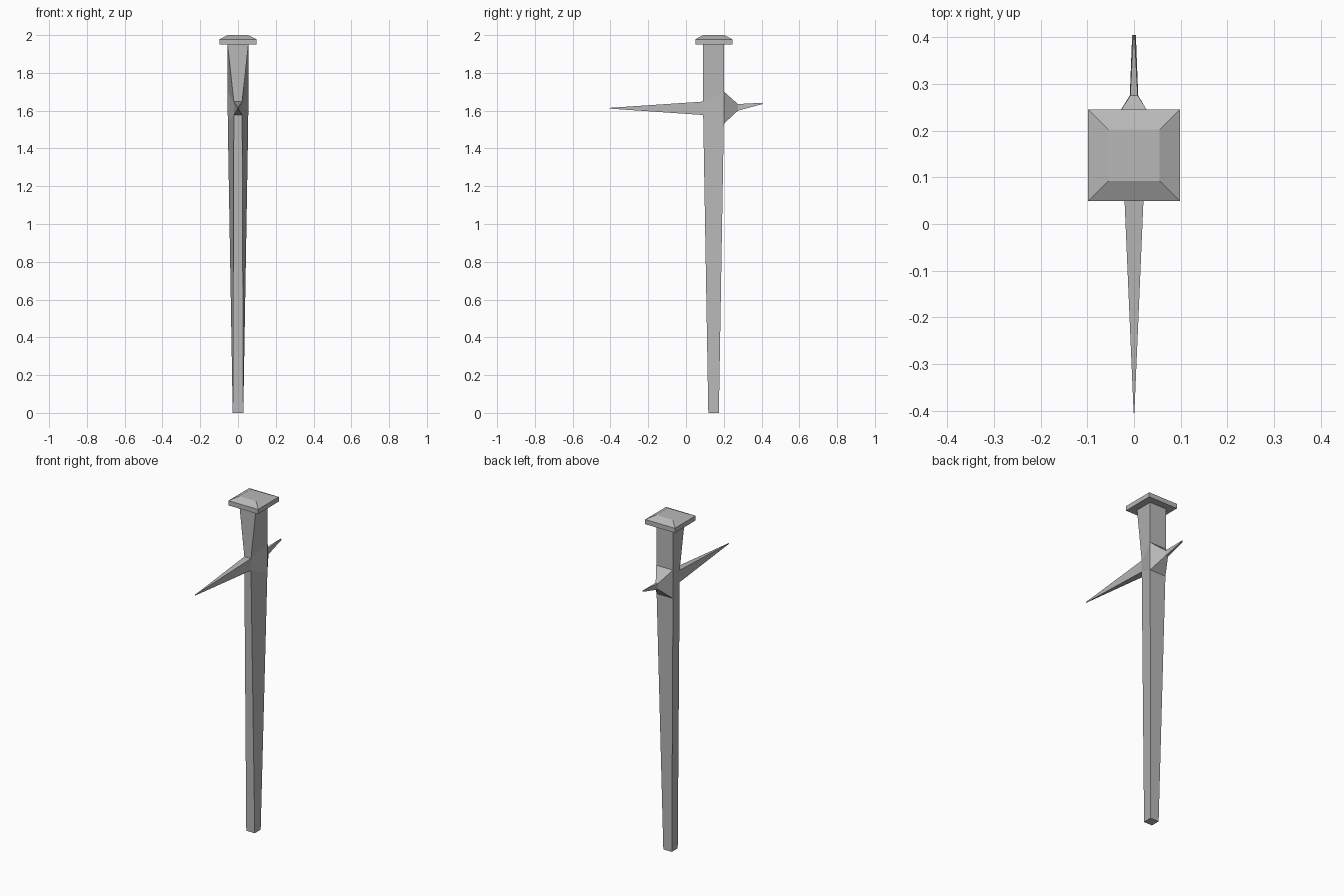
import bpy, bmesh

if "Cube" in bpy.data.objects:
    bpy.data.objects.remove(bpy.data.objects["Cube"])

CY = 0.147  # shaft axis in y

# Dark iron grey
iron = bpy.data.materials.new("dark_iron")
iron.diffuse_color = (0.48, 0.48, 0.48, 1)
iron.use_nodes = True
iron.node_tree.nodes["Principled BSDF"].inputs["Base Color"].default_value = iron.diffuse_color


def ring(bm, xf, yf, zf, xb, yb, zb):
    """Four corners: front pair (half width xf) and back pair (half width xb)."""
    return [bm.verts.new(p) for p in
            ((-xf, yf, zf), (xf, yf, zf), (xb, yb, zb), (-xb, yb, zb))]


def loft(bm, specs):
    """Skin square rings from bottom to top; returns side faces per segment."""
    rings = [ring(bm, *s) for s in specs]
    bm.faces.new(rings[0][::-1])
    bands = [[bm.faces.new((a[i], a[(i + 1) % 4], b[(i + 1) % 4], b[i]))
              for i in range(4)] for a, b in zip(rings, rings[1:])]
    bm.faces.new(rings[-1])
    return bands


def pull(bm, face, y, low, high):
    """Extrude a face to depth y; low and high are (half width, z)."""
    zm = face.calc_center_median().z
    new = bmesh.ops.extrude_discrete_faces(bm, faces=[face])["faces"][0]
    for v in new.verts:
        hx, z = high if v.co.z > zm else low
        v.co = (hx if v.co.x > 0 else -hx, y, z)
    return new


def finish(bm, name):
    bmesh.ops.recalc_face_normals(bm, faces=bm.faces)
    mesh = bpy.data.meshes.new(name)
    bm.to_mesh(mesh)
    bm.free()
    mesh.materials.append(iron)
    bpy.context.collection.objects.link(bpy.data.objects.new(name, mesh))


# Tapered shaft, pinched at the front where the long spike grows
bm = bmesh.new()
bands = loft(bm, [
    (0.028, 0.118, 0.0, 0.028, 0.174, 0.0),
    (0.022, 0.091, 1.577, 0.054, 0.200, 1.53),
    (0.022, 0.091, 1.648, 0.055, 0.202, 1.70),
    (0.055, 0.091, 1.95, 0.055, 0.202, 1.95)])
front, back = bands[1][0], bands[1][2]

# Long front spike running to a point
pull(bm, front, -0.405, (0.0008, 1.611), (0.0008, 1.615))

# Short back spike: flared base, then thin tip
base = pull(bm, back, 0.275, (0.009, 1.60), (0.008, 1.635))
pull(bm, base, 0.405, (0.004, 1.635), (0.001, 1.642))
finish(bm, "spiked_shaft")

# Square head with bevelled top
bm = bmesh.new()
loft(bm, [(h, CY - h, z, h, CY + h, z)
          for h, z in ((0.098, 1.95), (0.098, 1.978), (0.055, 2.0))])
finish(bm, "head")
